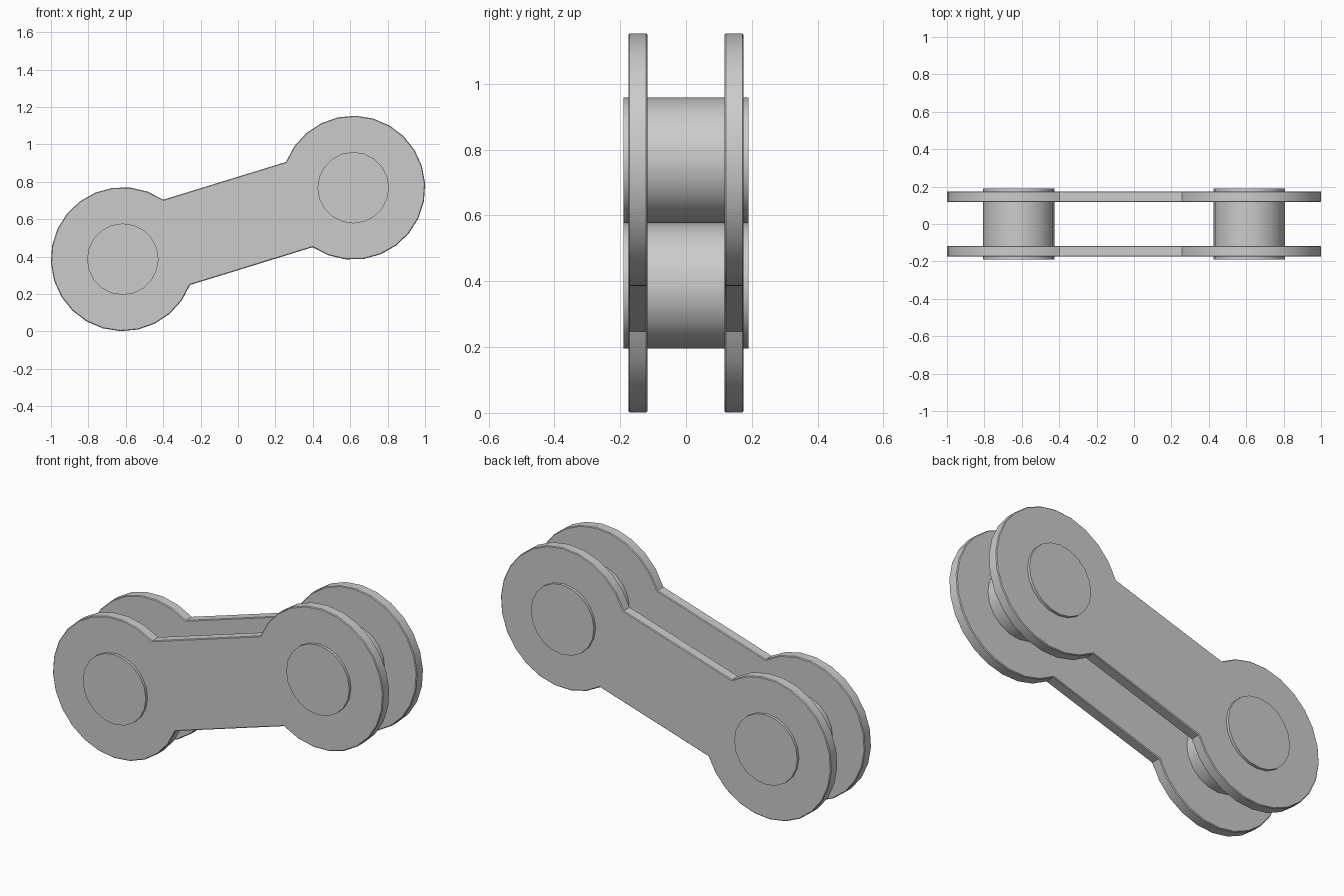
import bpy, bmesh
from math import sin, cos, radians, tau

if "Cube" in bpy.data.objects:
    bpy.data.objects.remove(bpy.data.objects["Cube"])

CX, CZ, MID = 0.616, 0.386, 0.577   # left lobe centre, height of the link centre
R_LOBE, R_PIN = 0.385, 0.191


def extrude_profile(name, pts, y0, y1, bevel=0.0):
    """Solid from an x-z outline between two y positions."""
    bm = bmesh.new()
    face = bm.faces.new([bm.verts.new((x, y0, z)) for x, z in pts])
    ext = bmesh.ops.extrude_face_region(bm, geom=[face])
    verts = [v for v in ext["geom"] if isinstance(v, bmesh.types.BMVert)]
    bmesh.ops.translate(bm, verts=verts, vec=(0, y1 - y0, 0))
    bmesh.ops.recalc_face_normals(bm, faces=bm.faces)
    mesh = bpy.data.meshes.new(name)
    bm.to_mesh(mesh)
    bm.free()
    ob = bpy.data.objects.new(name, mesh)
    bpy.context.collection.objects.link(ob)
    if bevel:
        mod = ob.modifiers.new("edge_bevel", "BEVEL")
        mod.width = bevel
        mod.segments = 1
        mod.limit_method = 'ANGLE'
        mod.angle_limit = radians(60)
    bpy.ops.object.select_all(action='DESELECT')
    ob.select_set(True)
    bpy.context.view_layer.objects.active = ob
    bpy.ops.object.shade_smooth_by_angle(angle=radians(30))
    return ob


# Plate outline: left lobe arc, then the same arc turned half a turn
a0, a1, steps = radians(55.7), radians(339), 20
arc = []
for i in range(steps + 1):
    a = a0 + (a1 - a0) * i / steps
    arc.append((-CX + R_LOBE * cos(a), CZ + R_LOBE * sin(a)))
outline = arc + [(-x, 2 * MID - z) for x, z in arc]

# Side plates
extrude_profile("front_plate", outline, -0.175, -0.117, 0.004)
extrude_profile("back_plate", outline, 0.117, 0.175, 0.004)

# Pins joining the plates
for name, x, z in (("left_pin", -CX, CZ), ("right_pin", CX, 2 * MID - CZ)):
    ring = [(x + R_PIN * cos(tau * i / 20), z + R_PIN * sin(tau * i / 20))
            for i in range(20)]
    extrude_profile(name, ring, -0.19, 0.19)
